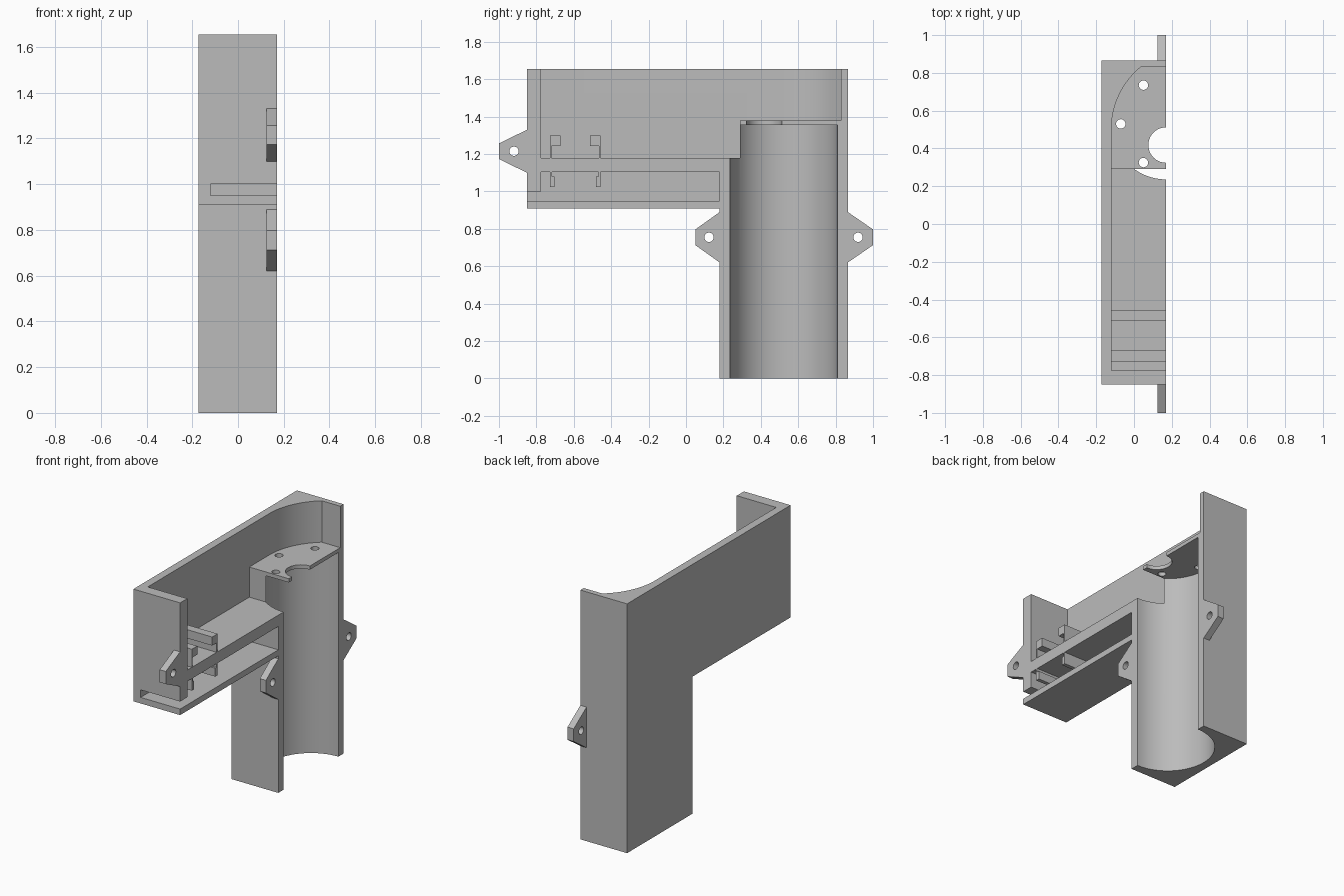
import bpy, bmesh, math
from mathutils import Vector

cube = bpy.data.objects.get("Cube")
if cube:
    bpy.data.objects.remove(cube, do_unlink=True)

grey = bpy.data.materials.new("plain grey")
grey.use_nodes = True
colour = (0.5, 0.5, 0.5, 1)
grey.diffuse_color = colour
grey.node_tree.nodes["Principled BSDF"].inputs["Base Color"].default_value = colour

LEFT, RIGHT = -0.173, 0.17      # closed side and open side
INNER, OUT = -0.12, 0.3         # inside of the side wall, cutter overshoot


def prism(name, outline, axis, low, high):
    """Extrude a 2D outline along x (outline in y, z) or z (outline in x, y)."""
    def place(p, d):
        return Vector((d, *p)) if axis == "x" else Vector((*p, d))
    bm = bmesh.new()
    face = bm.faces.new([bm.verts.new(place(p, low)) for p in outline])
    new = bmesh.ops.extrude_face_region(bm, geom=[face])["geom"]
    verts = [v for v in new if isinstance(v, bmesh.types.BMVert)]
    bmesh.ops.translate(bm, verts=verts, vec=place((0, 0), high - low))
    bmesh.ops.recalc_face_normals(bm, faces=bm.faces)
    mesh = bpy.data.meshes.new(name)
    bm.to_mesh(mesh)
    bm.free()
    mesh.materials.append(grey)
    obj = bpy.data.objects.new(name, mesh)
    bpy.context.collection.objects.link(obj)
    return obj


def rect(a0, a1, b0, b1):
    return [(a0, b0), (a1, b0), (a1, b1), (a0, b1)]


def arc(centre, radius, start, end, steps):
    angles = [math.radians(start + (end - start) * i / steps) for i in range(steps + 1)]
    return [(centre[0] + radius * math.cos(a), centre[1] + radius * math.sin(a)) for a in angles]


def circle(centre, radius, steps):
    return arc(centre, radius, 0, 360, steps)[:-1]


def carve(obj, cutters):
    """Subtract each cutter, then discard it."""
    bpy.context.view_layer.objects.active = obj
    for cutter in cutters:
        cutter.hide_render = True
        mod = obj.modifiers.new("cut", "BOOLEAN")
        mod.operation, mod.solver, mod.object = "DIFFERENCE", "EXACT", cutter
        bpy.ops.object.modifier_apply(modifier=mod.name)
        bpy.data.objects.remove(cutter, do_unlink=True)


# Housing: an L-shaped block
housing = prism("housing", [(-0.85, 0.91), (0.18, 0.91), (0.18, 0), (0.865, 0),
                            (0.865, 1.655), (-0.85, 1.655)], "x", LEFT, RIGHT)

# Upper compartment with a rounded back corner
tray = [(OUT, -0.775), (INNER, -0.775)]
tray += arc((INNER + 0.43, 0.5), 0.43, 180, 129.9, 20) + [(OUT, 0.83)]
cuts = [prism("upper_cut", tray, "z", 1.38, 1.8)]

# Lower floor, slot under the shelf, and the slot mouth in the front wall
cuts.append(prism("floor_cut", rect(-0.775, 0.29, 1.18, 1.5), "x", INNER, OUT))
cuts.append(prism("slot_cut", rect(-0.775, 0.18, 0.95, 1.105), "x", INNER, OUT))
cuts.append(prism("mouth_cut", rect(-0.95, -0.7, 0.95, 1.0), "x", INNER, OUT))

# Half-round barrel, shaft notch and screw holes in the mounting plate
cuts.append(prism("barrel_cut", circle((RIGHT, 0.523), 0.287, 72), "z", -0.1, 1.355))
cuts.append(prism("notch_cut", circle((RIGHT, 0.418), 0.094, 40), "z", 1.3, 1.45))
for centre in [(0.05, 0.735), (-0.07, 0.53), (0.05, 0.325)]:
    cuts.append(prism("screw_cut", circle(centre, 0.025, 20), "z", 1.3, 1.45))
carve(housing, cuts)
parts = [housing]

# Clips above and below the shelf, facing each other
for side, edge, way in [("front", -0.727, 1), ("rear", -0.457, -1)]:
    upper = [(0, 1.18), (0, 1.3), (0.057, 1.3), (0.057, 1.243), (0.009, 1.243), (0.009, 1.18)]
    lower = [(0, 1.105), (0, 1.025), (0.025, 1.025), (0.025, 1.08), (0.01, 1.08), (0.01, 1.105)]
    for level, shape in [("upper", upper), ("lower", lower)]:
        outline = [(edge + way * y, z) for y, z in shape]
        parts.append(prism(f"{side}_{level}_clip", outline, "x", INNER, RIGHT))

# Tapered screw ears
for name, root, tip, z, hole in [("front_ear", -0.85, -1.0, 1.215, -0.92),
                                 ("lower_front_ear", 0.18, 0.05, 0.755, 0.123),
                                 ("back_ear", 0.865, 1.0, 0.755, 0.92)]:
    half = 0.115 if name == "front_ear" else 0.135
    ear = prism(name, [(root, z - half), (tip, z - 0.042), (tip, z + 0.042), (root, z + half)],
                "x", 0.125, RIGHT)
    carve(ear, [prism("ear_hole", circle((hole, z), 0.025, 20), "x", 0, OUT)])
    parts.append(ear)

# Smooth the curved walls, keep hard edges crisp
bpy.ops.object.select_all(action="DESELECT")
for part in parts:
    part.select_set(True)
bpy.context.view_layer.objects.active = housing
bpy.ops.object.shade_smooth_by_angle(angle=math.radians(30))
